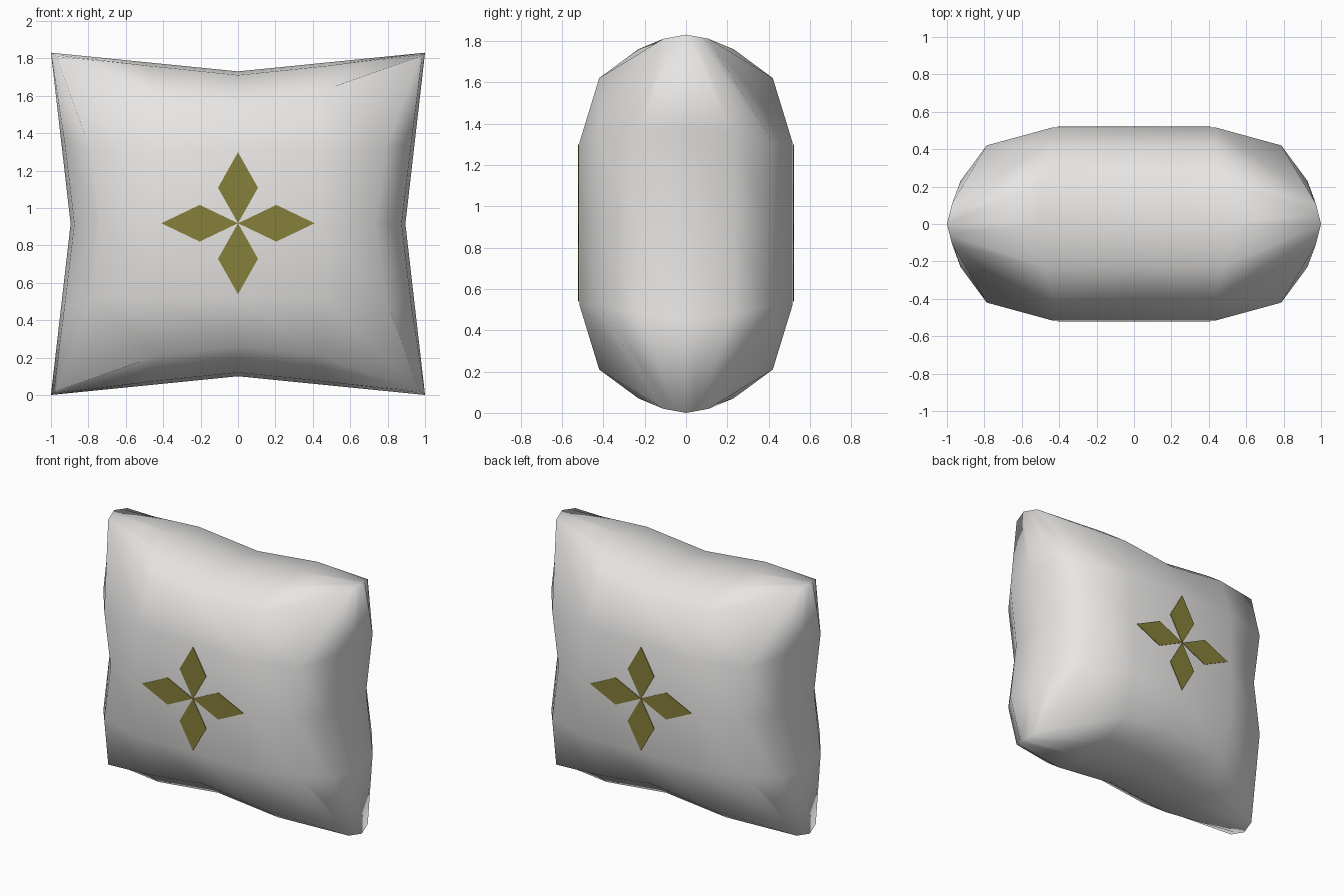
import bpy, bmesh, math

if "Cube" in bpy.data.objects:
    bpy.data.objects.remove(bpy.data.objects["Cube"])


def material(name, rgb):
    m = bpy.data.materials.new(name)
    m.diffuse_color = (*rgb, 1)
    m.use_nodes = True
    m.node_tree.nodes["Principled BSDF"].inputs["Base Color"].default_value = m.diffuse_color
    return m


def add_object(name, bm, mat, smooth):
    me = bpy.data.meshes.new(name)
    bmesh.ops.recalc_face_normals(bm, faces=bm.faces)
    bm.to_mesh(me)
    bm.free()
    ob = bpy.data.objects.new(name, me)
    bpy.context.collection.objects.link(ob)
    me.materials.append(mat)
    for p in me.polygons:
        p.use_smooth = smooth
    return ob


fabric = material("off_white_fabric", (0.80, 0.79, 0.78))
olive = material("olive_print", (0.235, 0.215, 0.042))
CZ = 0.915  # height of the cushion centre


def pillow_point(a, b, c):
    """Grid steps 0..2 from the centre along x, y, z -> pillow position."""
    if a == 2 and c == 2:                       # pinched corners
        return 1 - 0.014 * b, 0.055 * b, 0.915 - 0.01 * b
    inset, depth = (0, 0.02, 0.16)[b], (0, 0.23, 0.42)[b]
    along = (1, 0.96, 0.86)[b]
    if a == 2:                                  # left and right sides
        return 0.895 + 0.0525 * c - inset, depth, 0.4575 * c * along
    if c == 2:                                  # top and bottom sides
        return 0.5 * a * along, depth, 0.815 + 0.05 * a - inset
    return 0.44 * a, 0.515, 0.395 * c           # flat middle of each face


# cushion: a gridded cube reshaped by the rule above
bm = bmesh.new()
bmesh.ops.create_cube(bm, size=4)
bmesh.ops.subdivide_edges(bm, edges=bm.edges[:], cuts=3, use_grid_fill=True)
for v in bm.verts:
    p = pillow_point(*(abs(round(t)) for t in v.co))
    x, y, z = (math.copysign(q, t) if abs(t) > 0.1 else 0 for q, t in zip(p, v.co))
    v.co = (x, y, z + CZ)
add_object("cushion", bm, fabric, True)

# four-petal print on the front and the back
for name, side in (("front_flower", -1), ("back_flower", 1)):
    bm = bmesh.new()
    for dx, dz, length, half in ((1, 0, 0.41, 0.098), (-1, 0, 0.41, 0.098),
                                 (0, 1, 0.38, 0.107), (0, -1, 0.38, 0.107)):
        diamond = ((0, 0), (length / 2, half), (length, 0), (length / 2, -half))
        pts = [bm.verts.new((dx * l - dz * w, side * 0.520, CZ + 0.003 + dz * l + dx * w))
               for l, w in diamond]
        bm.faces.new(pts)
    ob = add_object(name, bm, olive, False)
    # thin plate, centred so it stays proud of the fabric
    sol = ob.modifiers.new("plate", 'SOLIDIFY')
    sol.thickness = 0.004
    sol.offset = 0
